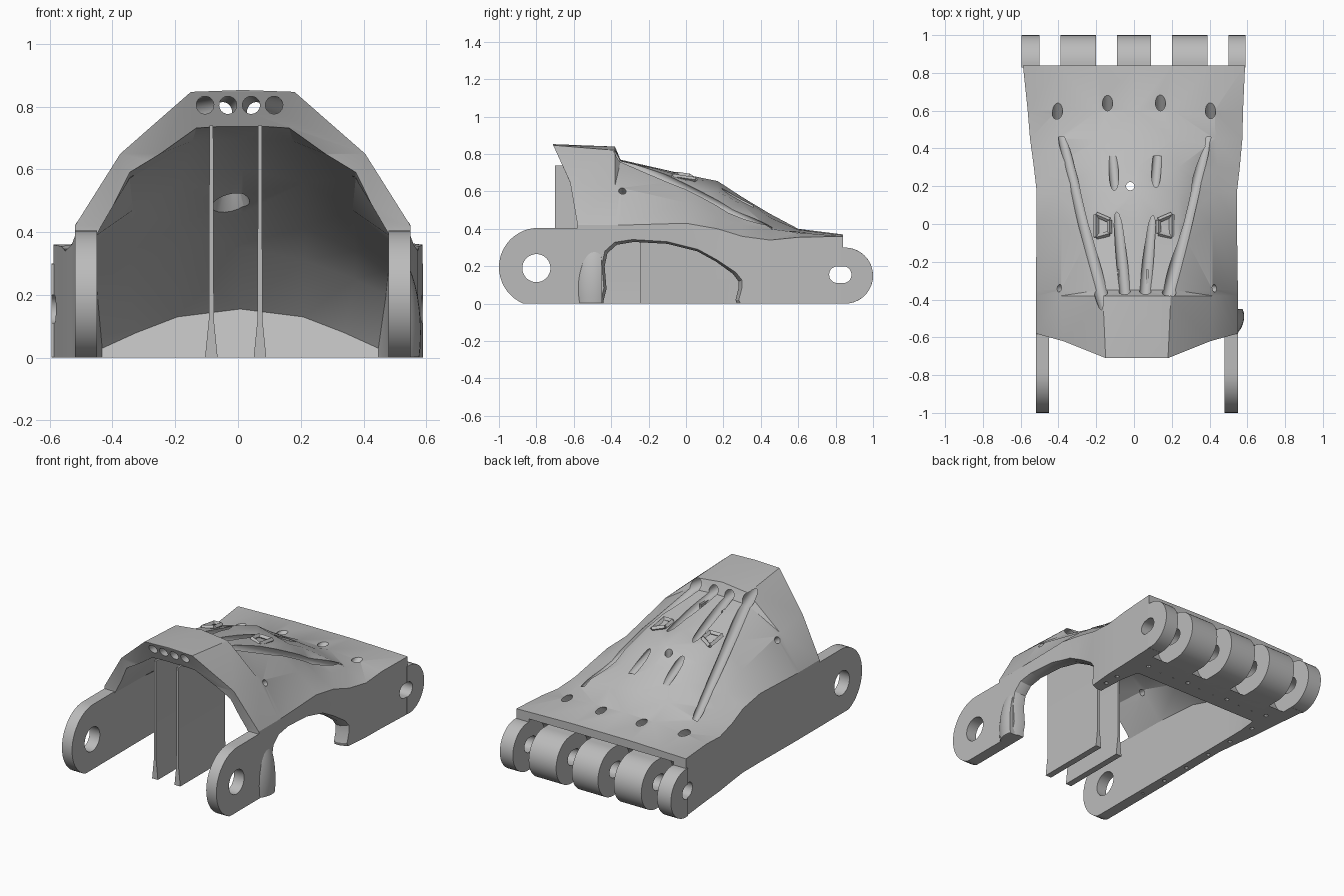
import bpy, bmesh
from math import sin, cos, pi, radians
from mathutils import Vector

cube = bpy.data.objects.get("Cube")
if cube:
    bpy.data.objects.remove(cube)

grey = bpy.data.materials.new("light grey plastic")
grey.use_nodes = True
tone = (0.5, 0.5, 0.5, 1)
grey.diffuse_color = tone
grey.node_tree.nodes["Principled BSDF"].inputs["Base Color"].default_value = tone


def add_object(name, bm):
    bmesh.ops.recalc_face_normals(bm, faces=bm.faces)
    mesh = bpy.data.meshes.new(name)
    bm.to_mesh(mesh)
    bm.free()
    mesh.materials.append(grey)
    obj = bpy.data.objects.new(name, mesh)
    bpy.context.collection.objects.link(obj)
    return obj


def loft(name, rings, style="capped"):
    """Skin the rings; 'arch' caps mirrored rings in strips, 'loop' joins last to first."""
    bm = bmesh.new()
    loops = [[bm.verts.new(p) for p in ring] for ring in rings]
    count = len(loops[0])
    following = loops[1:] + (loops[:1] if style == "loop" else [])
    for a, b in zip(loops, following):
        for i in range(count):
            j = (i + 1) % count
            bm.faces.new((a[i], a[j], b[j], b[i]))
    if style == "capped":
        bm.faces.new(loops[0])
        bm.faces.new(loops[-1])
    if style == "arch":
        for ring in (loops[0], loops[-1]):
            for i in range(count // 2):
                strip = (ring[i], ring[i + 1], ring[-2 - i], ring[-1 - i])
                bm.faces.new(list(dict.fromkeys(strip)))
        bmesh.ops.triangulate(bm, faces=bm.faces)
    return add_object(name, bm)


def prism(name, profile, x0, x1):
    return loft(name, [[(x, y, z) for y, z in profile] for x in (x0, x1)])


def add_tube(bm, a, b, r0, r1, sides=20):
    a, b = Vector(a), Vector(b)
    made = bmesh.ops.create_cone(bm, cap_ends=True, segments=sides, radius1=r0,
                                 radius2=r1, depth=(b - a).length)
    turn = (b - a).to_track_quat('Z', 'Y').to_matrix()
    for v in made["verts"]:
        v.co = turn @ v.co + (a + b) / 2


def tube(name, a, b, r0, r1):
    bm = bmesh.new()
    add_tube(bm, a, b, r0, r1)
    return add_object(name, bm)


def arc(cy, cz, r, start, end, steps=20):
    angles = [radians(start + (end - start) * i / steps) for i in range(steps + 1)]
    return [(cy + r * cos(t), cz + r * sin(t)) for t in angles]


def carve(obj, cutters):
    for c in cutters:
        c.hide_render = True
        mod = obj.modifiers.new("cut", 'BOOLEAN')
        mod.operation, mod.solver, mod.object = 'DIFFERENCE', 'EXACT', c
    obj.modifiers.new("triangles", 'TRIANGULATE')
    bpy.context.view_layer.update()
    deps = bpy.context.evaluated_depsgraph_get()
    mesh = bpy.data.meshes.new_from_object(obj.evaluated_get(deps))
    obj.modifiers.clear()
    obj.data = mesh


def section(y, wall, wall_z, x2, z2, x3, z3, top, base=0.0, y_rule=None):
    """Mirrored arch section from the right foot over the crown to the left foot."""
    half = [(wall, base), (wall, wall_z), (x2, z2), (x3, z3)]
    pts = [(-x, z) for x, z in half] + [(0, top)] + half[::-1]
    shift = 0.015 * min(1, max(0, (0.84 - y) / 0.5))
    return [(x + shift, y_rule(x, z) if y_rule else y, z) for x, z in pts]


# Shell body
def front_slant(x, z):
    return -0.58 if abs(x) > 0.5 else (-0.62 if abs(x) > 0.3 else -0.71)


outer = [
    section(-0.71, 0.535, 0.42, 0.39, 0.65, 0.165, 0.847, 0.853, y_rule=front_slant),
    section(-0.38, 0.535, 0.42, 0.40, 0.63, 0.18, 0.82, 0.84),
    section(-0.35, 0.535, 0.42, 0.40, 0.62, 0.20, 0.76, 0.77),
    section(0, 0.53, 0.43, 0.40, 0.54, 0.22, 0.66, 0.69),
    section(0.17, 0.53, 0.40, 0.42, 0.46, 0.22, 0.60, 0.655),
    section(0.3, 0.545, 0.36, 0.43, 0.42, 0.22, 0.53, 0.57),
    section(0.45, 0.562, 0.34, 0.42, 0.40, 0.20, 0.46, 0.48),
    section(0.6, 0.57, 0.355, 0.42, 0.38, 0.20, 0.395, 0.40),
    section(0.84, 0.588, 0.36, 0.40, 0.365, 0.20, 0.37, 0.37),
]
shell = loft("palm_shell", outer, "arch")
cutters = []

# Cord channels: a tunnel through the bridge that opens into a fanned groove
for side in (-1, 1):
    for front, mid, radius, finish in ((0.037, 0.055, 0.031, (0.12, 0.36, 0.53)),
                                       (0.11, 0.185, 0.038, (0.385, 0.46, 0.385))):
        ex, ey, ez = finish
        path = [(front, -0.8, 0.806, 0.028), (front, -0.62, 0.804, 0.028),
                (mid, -0.35, 0.782, radius), (ex, ey, ez, 0.025)]
        rings = [[(side * x + 0.005 + dx, y, z + dz) for dx, dz in arc(0, 0, r, 5, 347, 19)]
                 for x, y, z, r in path]
        cutters.append(loft("cord_cutter", rings))
    for hx, hy, hz in ((0.14, 0.63, 0.385), (0.405, 0.58, 0.37)):
        cutters.append(tube("exit_cutter", (side * hx, hy - 0.09, hz - 0.06),
                            (side * hx, hy + 0.09, hz + 0.06), 0.027, 0.027))
    cutters.append(tube("side_hole_cutter", (side * 0.3 + 0.015, -0.34, 0.52),
                        (side * 0.53 + 0.015, -0.34, 0.69), 0.02, 0.02))

# Hollow inside, ending in a sloped sill at the back
inner = [
    section(-0.9, 0.465, 0.40, 0.36, 0.61, 0.14, 0.76, 0.76, -0.05),
    section(-0.3, 0.465, 0.39, 0.36, 0.57, 0.16, 0.69, 0.70, -0.05),
    section(0, 0.465, 0.37, 0.35, 0.47, 0.20, 0.56, 0.60, -0.05),
    section(0.3, 0.465, 0.28, 0.36, 0.34, 0.20, 0.42, 0.46, -0.05),
    section(0.45, 0.46, 0.20, 0.36, 0.25, 0.20, 0.31, 0.35, -0.05),
    section(0.6, 0.44, 0.03, 0.33, 0.08, 0.20, 0.13, 0.155, -0.05,
            y_rule=lambda x, z: 0.57 + 0.5 * z),
]
cutters.append(loft("hollow_cutter", inner, "arch"))

# Thumb opening in the left wall, flared towards the outside
thumb = [(-0.44, -0.05), (-0.44, 0.02), (-0.425, 0.08), (-0.435, 0.2), (-0.42, 0.27),
         (-0.37, 0.315), (-0.28, 0.33), (-0.1, 0.32), (0.06, 0.28), (0.16, 0.225),
         (0.25, 0.16), (0.28, 0.12), (0.28, 0.08), (0.265, 0.02), (0.29, -0.05)]
flare = ((0.3, 1), (0.515, 1), (0.6, 1.1))
cutters.append(loft("thumb_cutter", [[(x, -0.08 + (y + 0.08) * k, z * k) for y, z in thumb]
                                     for x, k in flare]))

# Socket behind the knuckles and the pin slot
cutters.append(prism("socket_cutter", arc(0.85, 0.15, 0.17, 0, 351, 39), -0.5, 0.5))
slot_profile = arc(0.84, 0.155, 0.045, -90, 90, 10) + arc(0.81, 0.155, 0.045, 90, 270, 10)
slot = prism("slot_cutter", slot_profile, -0.8, 0.8)
cutters.append(slot)

# Vent with a flared mouth underneath
cutters.append(tube("vent_cutter", (-0.02, 0.2, 0.4), (-0.02, 0.2, 0.8), 0.022, 0.022))
cutters.append(tube("vent_flare_cutter", (-0.02, 0.2, 0.43), (-0.02, 0.2, 0.6), 0.085, 0.018))

# Small stitching holes along the bottom rim
bm = bmesh.new()
rim = [(-0.45 + 0.1 * i, 0.67) for i in range(10)]
rim += [(-0.485, -0.5 + 0.2 * i) for i in range(6)]
rim += [(0.515, y) for y in (-0.54, -0.48, 0.36, 0.46, 0.56)]
for x, y in rim:
    add_tube(bm, (x, y, -0.02), (x, y, 0.05), 0.013, 0.013, 10)
cutters.append(add_object("rim_hole_cutter", bm))

carve(shell, cutters)
parts = [shell]

# Knuckle bars, the outer pair growing straight out of the side walls
long_bar = [(0.66, 0.0)] + arc(0.85, 0.15, 0.15, -90, 90) + [(0.66, 0.30)]
short_bar = arc(0.85, 0.15, 0.15, -98, 98)
for name, x0, x1, profile in (("right_outer", -0.595, -0.5, short_bar),
                              ("right_inner", -0.39, -0.2, long_bar),
                              ("middle", -0.09, 0.09, long_bar),
                              ("left_inner", 0.2, 0.39, long_bar),
                              ("left_outer", 0.5, 0.59, short_bar)):
    bar = prism(name + "_knuckle", profile, x0, x1)
    carve(bar, [slot])
    parts.append(bar)

# Wrist lugs: round in front, square where they meet the wall, with a pin hole
outline, hole = [], []
for i in range(48):
    c, s = cos(i * pi / 24), sin(i * pi / 24)
    hole.append((-0.8 + 0.075 * c, 0.19 + 0.075 * s))
    if c > 0:
        square = max(c, abs(s))
        outline.append((-0.79 + 0.29 * c / square, max(0, 0.195 + 0.21 * s / square)))
    else:
        outline.append((-0.79 + 0.21 * c, max(0, 0.195 + 0.21 * s)))
for side, name in ((-1, "right"), (1, "left")):
    x0, x1 = side * 0.465 + 0.015, side * 0.535 + 0.015
    rings = [[(x, y, z) for y, z in shape] for x, shape in
             ((x0, outline), (x1, outline), (x1, hole), (x0, hole))]
    parts.append(loft(name + "_wrist_lug", rings, "loop"))

# Thin upright supports with flared feet
for name, x in (("right_support", -0.085), ("left_support", 0.07)):
    shape = [(0.02, 0), (0.008, 0.12), (0.006, 0.74)]
    ring = [(-w, z) for w, z in shape] + [(w, z) for w, z in shape[::-1]]
    parts.append(loft(name, [[(x + dx, y, z) for dx, z in ring] for y in (-0.70, -0.24)]))

# Strap loops beside the grooves
for side, name in ((-1, "right"), (1, "left")):
    bm = bmesh.new()
    for a, b in (((0.13, -0.05), (0.20, -0.07)), ((0.13, 0.02), (0.20, 0.05)),
                 ((0.13, -0.05), (0.13, 0.02)), ((0.20, -0.07), (0.20, 0.05))):
        ends = [(side * x, y, 0.71 - 0.2 * x - 0.15 * y) for x, y in (a, b)]
        add_tube(bm, ends[0], ends[1], 0.014, 0.014, 4)
    parts.append(add_object(name + "_strap_loop", bm))

# Soft swelling of the wall in front of the thumb opening
bm = bmesh.new()
bmesh.ops.create_uvsphere(bm, u_segments=36, v_segments=24, radius=1)
for v in bm.verts:
    v.co = Vector((max(0.5, 0.45 + 0.133 * v.co.x), min(-0.45, -0.49 + 0.13 * v.co.y),
                   max(0, 0.08 + 0.3 * v.co.z)))
bmesh.ops.remove_doubles(bm, verts=bm.verts, dist=0.0001)
parts.append(add_object("thumb_pad", bm))

for c in cutters:
    bpy.data.objects.remove(c)

# Smooth shading with sharp creases
bpy.ops.object.select_all(action='DESELECT')
for obj in parts:
    obj.select_set(True)
bpy.context.view_layer.objects.active = shell
bpy.ops.object.shade_smooth_by_angle(angle=radians(28))
